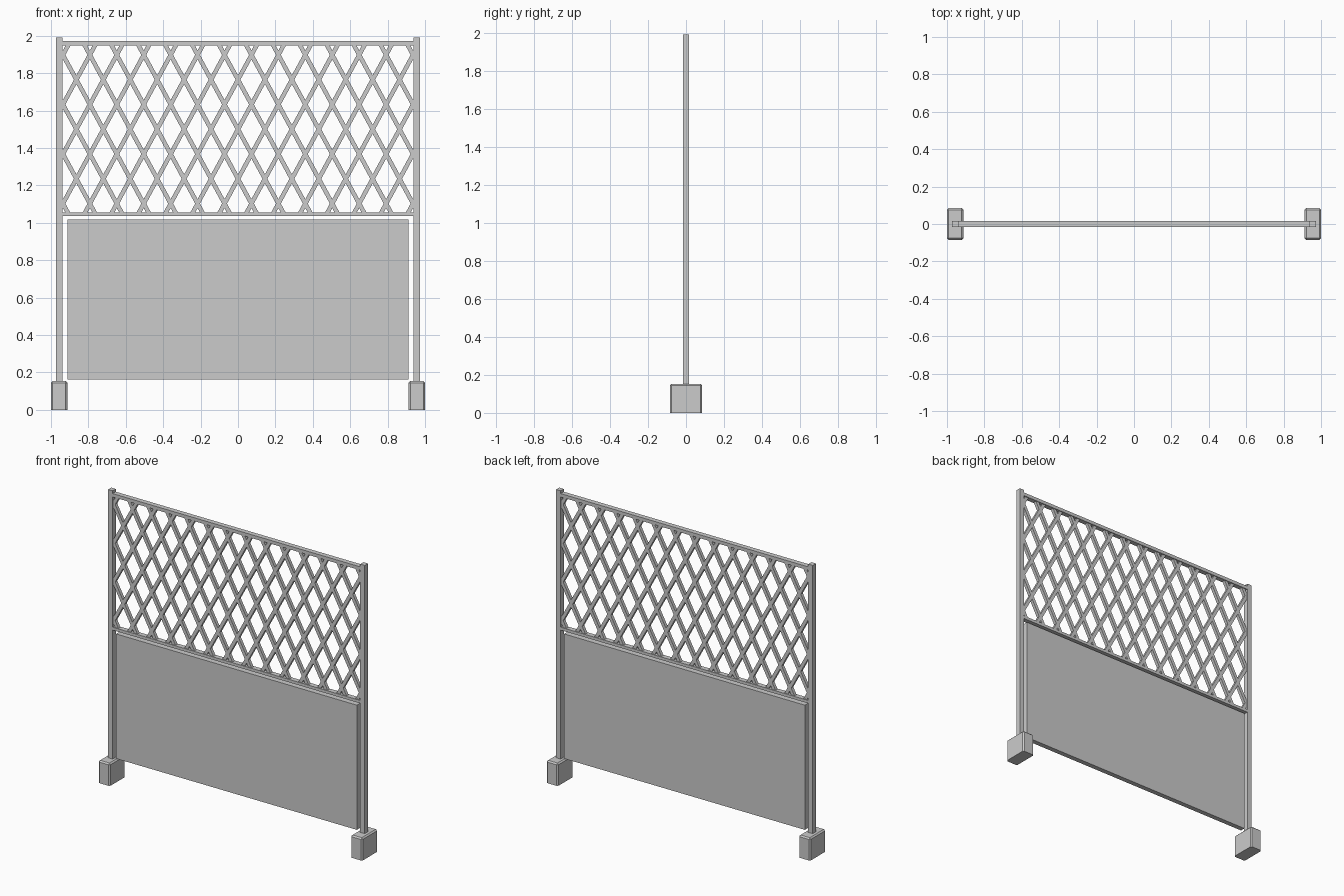
import bpy, bmesh, math
from mathutils import Matrix, Vector

if "Cube" in bpy.data.objects:
    bpy.data.objects.remove(bpy.data.objects["Cube"])


def add_object(name, bm):
    mesh = bpy.data.meshes.new(name)
    bmesh.ops.recalc_face_normals(bm, faces=bm.faces)
    bm.to_mesh(mesh)
    bm.free()
    ob = bpy.data.objects.new(name, mesh)
    bpy.context.collection.objects.link(ob)
    return ob


def box(name, x0, x1, y, z0, z1):
    bm = bmesh.new()
    bmesh.ops.create_cube(bm, size=1, matrix=Matrix.Translation(((x0 + x1) / 2, 0, (z0 + z1) / 2))
                          @ Matrix.Diagonal((x1 - x0, 2 * y, z1 - z0, 1)))
    return add_object(name, bm)


# posts and chamfered feet, one pair per side
for side, s in (("left", -1), ("right", 1)):
    box(side + "_post", s * 0.955 - 0.017, s * 0.955 + 0.017, 0.017, 0.1, 1.99)
    foot = box(side + "_foot", s * 0.956 - 0.044, s * 0.956 + 0.044, 0.085, 0, 0.153)
    bm = bmesh.new()
    bm.from_mesh(foot.data)
    edges = [e for e in bm.edges if max(v.co.z for v in e.verts) > 0.1]
    bmesh.ops.bevel(bm, geom=edges, offset=0.009, segments=1, affect='EDGES')
    bm.to_mesh(foot.data)
    bm.free()

# rails and solid lower panel
box("top_rail", -0.945, 0.945, 0.017, 1.948, 1.971)
box("middle_rail", -0.945, 0.945, 0.017, 1.036, 1.056)
box("lower_panel", -0.912, 0.912, 0.017, 0.163, 1.017)

# diagonal lattice, trimmed to the frame opening
PITCH, ROW, MID = 0.144, 0.1325, 1.50
angle = math.atan2(ROW, PITCH / 2)
X, Z0, Z1 = 0.942, 1.05, 1.953
trims = [((X, 0, 0), (1, 0, 0)), ((-X, 0, 0), (-1, 0, 0)), ((0, 0, Z0), (0, 0, -1)), ((0, 0, Z1), (0, 0, 1))]
for lean, s in (("right", 1), ("left", -1)):
    lattice = bmesh.new()
    for i in range(-10, 11):
        slat = bmesh.new()
        bmesh.ops.create_cube(slat, size=1, matrix=Matrix.Translation((i * PITCH, 0, MID))
                              @ Matrix.Rotation(-s * angle, 4, 'Y') @ Matrix.Diagonal((1.6, 0.022, 0.023, 1)))
        for co, no in trims:
            cut = bmesh.ops.bisect_plane(slat, geom=slat.verts[:] + slat.edges[:] + slat.faces[:],
                                         plane_co=Vector(co), plane_no=Vector(no), clear_outer=True)
            rim = [e for e in cut["geom_cut"] if isinstance(e, bmesh.types.BMEdge)]
            if rim:
                bmesh.ops.holes_fill(slat, edges=rim)
        tmp = bpy.data.meshes.new("slat")
        slat.to_mesh(tmp)
        slat.free()
        lattice.from_mesh(tmp)
        bpy.data.meshes.remove(tmp)
    add_object("lattice_leaning_" + lean, lattice)
